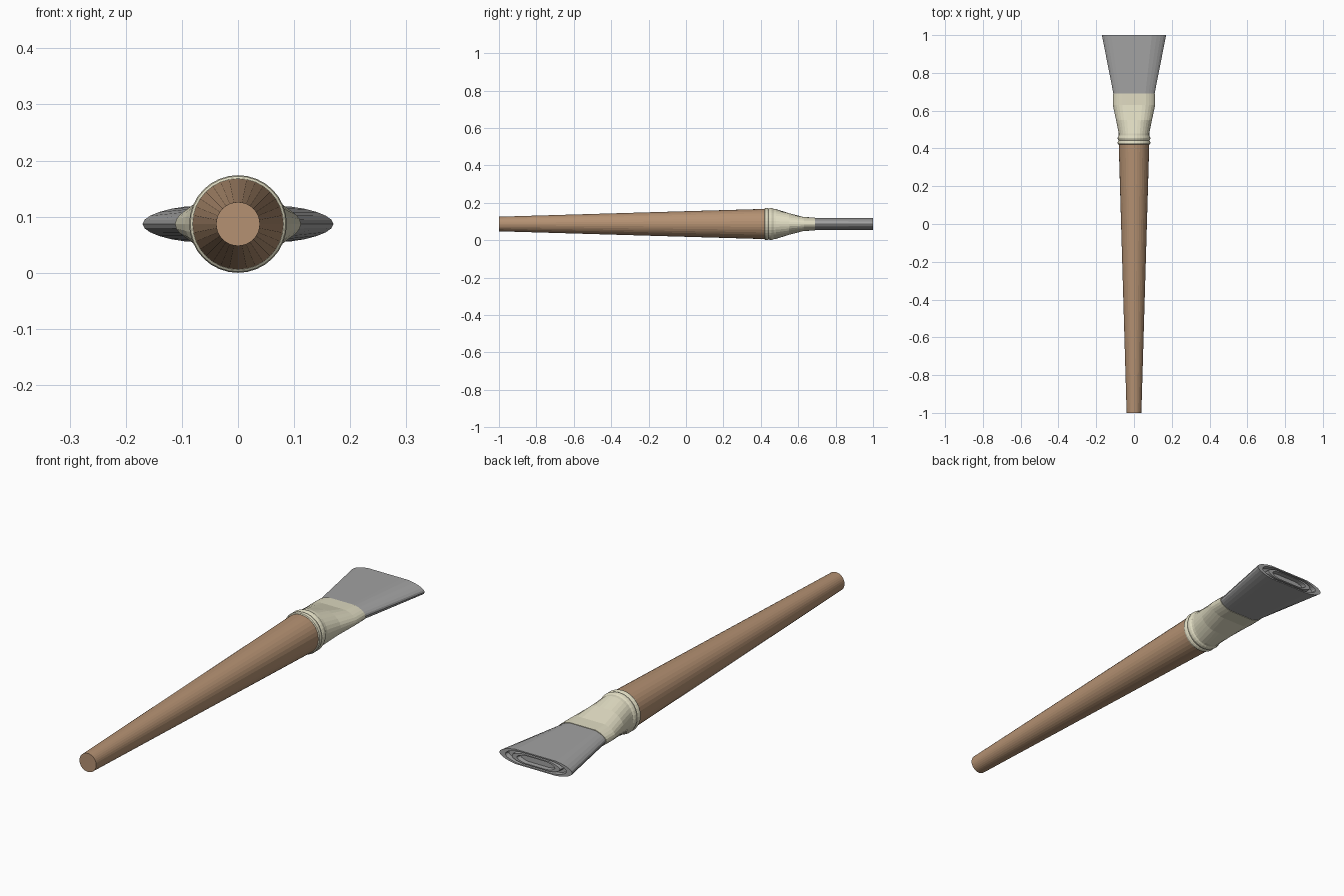
import bpy, bmesh, math

if "Cube" in bpy.data.objects:
    bpy.data.objects.remove(bpy.data.objects["Cube"])

CZ = 0.087   # height of the brush axis
N = 32       # sides around


def material(name, rgb):
    m = bpy.data.materials.new(name)
    m.diffuse_color = (*rgb, 1)
    m.use_nodes = True
    m.node_tree.nodes["Principled BSDF"].inputs["Base Color"].default_value = m.diffuse_color
    return m


wood = material("tan_wood", (0.46, 0.285, 0.17))
cream = material("cream_metal", (0.73, 0.70, 0.53))
grey = material("grey_bristle", (0.36, 0.36, 0.36))


def loft(name, sections, mat):
    """Each section: y, half width, half height, flat limit on the height."""
    bm = bmesh.new()
    rings = []
    for y, a, b, lim in sections:
        ring = []
        for i in range(N):
            t = 2 * math.pi * i / N
            z = max(-lim, min(lim, b * math.sin(t)))
            ring.append(bm.verts.new((a * math.cos(t), y, CZ + z)))
        rings.append(ring)
    for r, s in zip(rings, rings[1:]):
        for i in range(N):
            j = (i + 1) % N
            bm.faces.new((r[i], r[j], s[j], s[i]))
    bm.faces.new(rings[0])
    bm.faces.new(rings[-1])
    bmesh.ops.recalc_face_normals(bm, faces=bm.faces)
    me = bpy.data.meshes.new(name)
    bm.to_mesh(me)
    bm.free()
    me.materials.append(mat)
    ob = bpy.data.objects.new(name, me)
    bpy.context.collection.objects.link(ob)
    return ob


def rounds(pairs):
    return [(y, r, r, r) for y, r in pairs]


# Tapered wooden handle
loft("handle", rounds([(-1, 0.039), (0.43, 0.081)]), wood)

# Metal ferrule: two beads, then round flattening to a wide oval
beads = rounds([(0.42, 0.081), (0.423, 0.085), (0.43, 0.087), (0.437, 0.085),
                (0.442, 0.082), (0.447, 0.085), (0.454, 0.087), (0.462, 0.085),
                (0.468, 0.081)])
flare = [(0.48, 0.081, 0.080, 0.080),
         (0.55, 0.095, 0.063, 0.058),
         (0.63, 0.112, 0.044, 0.037),
         (0.69, 0.112, 0.042, 0.035)]
loft("ferrule", beads + flare, cream)

# Flared bristles with nested ridges on the tip
w, h, f = 0.17, 0.038, 0.031
tip = [(s, y) for s, y in ((1, 1), (0.84, 1), (0.82, 0.98), (0.68, 0.98),
                           (0.66, 1), (0.52, 1), (0.50, 0.98))]
loft("bristles",
     [(0.66, 0.103, 0.038, 0.033), (0.69, 0.109, 0.039, 0.033)]
     + [(y, w * s, h * s, f * s) for s, y in tip], grey)
